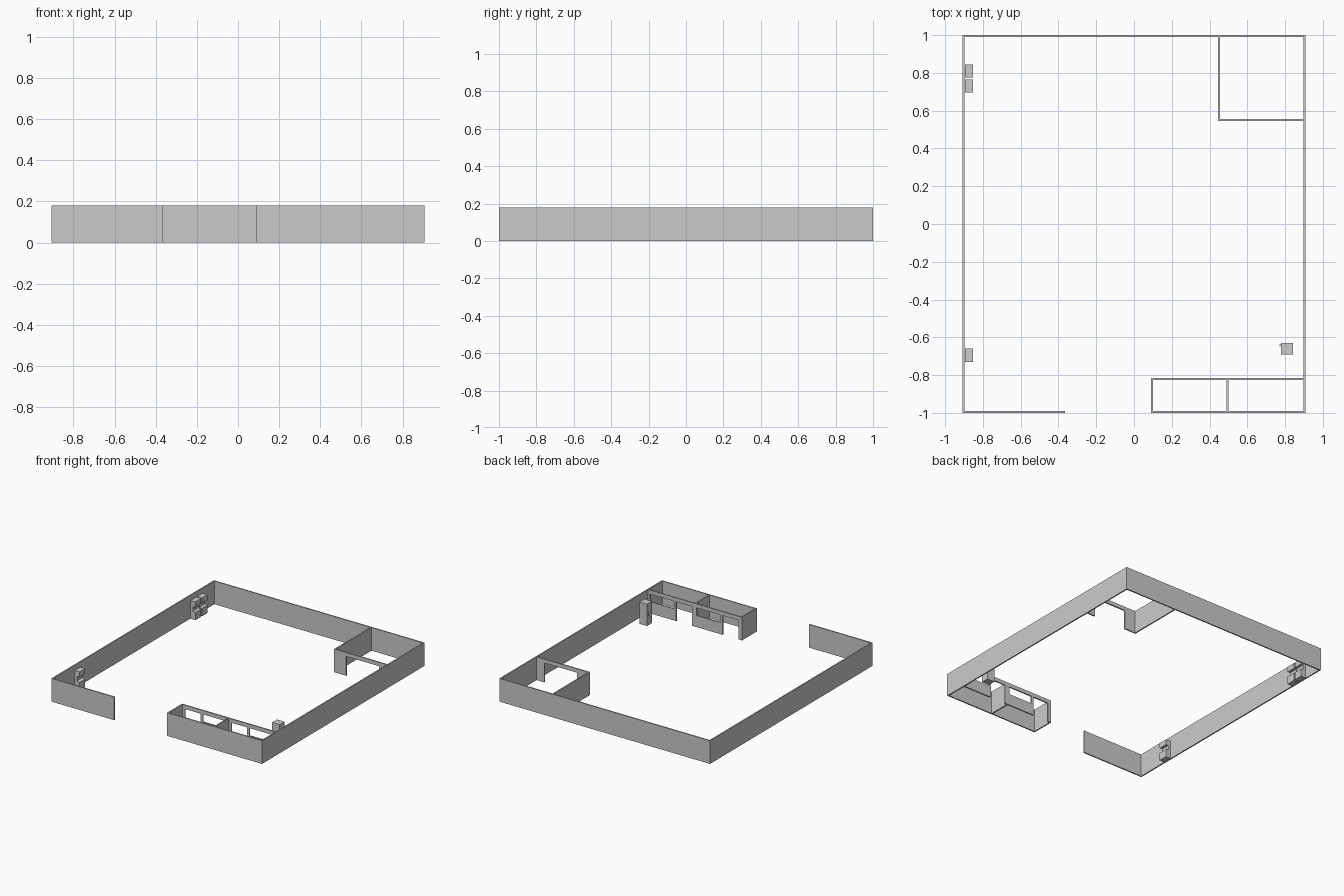
import bpy
import bmesh
from mathutils import Vector

if "Cube" in bpy.data.objects:
    bpy.data.objects.remove(bpy.data.objects["Cube"], do_unlink=True)

H, T = 0.18, 0.01          # wall height and thickness
X, Y = 0.907, 1.0          # outer half sizes

grey = bpy.data.materials.new("plain grey")
grey.use_nodes = True
colour = (0.6, 0.6, 0.6, 1)
grey.diffuse_color = colour
grey.node_tree.nodes["Principled BSDF"].inputs["Base Color"].default_value = colour


def finish(name, bm):
    bmesh.ops.recalc_face_normals(bm, faces=bm.faces)
    mesh = bpy.data.meshes.new(name)
    bm.to_mesh(mesh)
    bm.free()
    mesh.materials.append(grey)
    obj = bpy.data.objects.new(name, mesh)
    bpy.context.collection.objects.link(obj)
    return obj


def extrude_all(bm, offset):
    res = bmesh.ops.extrude_face_region(bm, geom=bm.faces[:], use_keep_orig=True)
    verts = [g for g in res["geom"] if isinstance(g, bmesh.types.BMVert)]
    bmesh.ops.translate(bm, verts=verts, vec=Vector(offset))


def prism(name, points, offset):
    """Extrude a closed outline by an offset."""
    bm = bmesh.new()
    bm.faces.new([bm.verts.new(p) for p in points])
    extrude_all(bm, offset)
    return finish(name, bm)


def box(name, x0, x1, y0, y1, z1):
    plan = [(x0, y0, 0), (x1, y0, 0), (x1, y1, 0), (x0, y1, 0)]
    return prism(name, plan, (0, 0, z1))


def pierced_wall(name, x0, x1, y, openings):
    """Wall along x with rectangular openings (x0, x1, z0, z1)."""
    xs = sorted({x0, x1, *[v for o in openings for v in o[:2]]})
    zs = sorted({0, H, *[v for o in openings for v in o[2:]]})
    bm = bmesh.new()
    for a, b in zip(xs, xs[1:]):
        for c, d in zip(zs, zs[1:]):
            mx, mz = (a + b) / 2, (c + d) / 2
            if any(o[0] < mx < o[1] and o[2] < mz < o[3] for o in openings):
                continue
            bm.faces.new([bm.verts.new((px, y, pz))
                          for px, pz in ((a, c), (b, c), (b, d), (a, d))])
    bmesh.ops.remove_doubles(bm, verts=bm.verts, dist=0.0001)
    extrude_all(bm, (0, T, 0))
    return finish(name, bm)


# Perimeter wall with the entrance gap in the front
GAP_L, GAP_R = -0.365, 0.09
xi, yi = X - T, Y - T
plan = [(GAP_R, -Y), (X, -Y), (X, Y), (-X, Y), (-X, -Y), (GAP_L, -Y),
        (GAP_L, -yi), (-xi, -yi), (-xi, yi), (xi, yi), (xi, -yi), (GAP_R, -yi)]
prism("perimeter_wall", [(x, y, 0) for x, y in plan], (0, 0, H))

# Two small rooms beside the entrance, each with a door and a window
HEAD, SILL = 0.15, 0.09
FRONT_Y, DIVIDER = -0.825, 0.49
openings = []
for start in (GAP_R, DIVIDER):
    openings.append((start + 0.03, start + 0.165, 0, HEAD))
    openings.append((start + 0.185, start + 0.39, SILL, HEAD))
pierced_wall("front_rooms_inner_wall", GAP_R, xi, FRONT_Y, openings)
box("front_rooms_end_wall", GAP_R, GAP_R + T, -yi, FRONT_Y, H)
box("front_rooms_divider", DIVIDER, DIVIDER + T, -yi, FRONT_Y, H)

# Back corner room with a wide doorway
ROOM_X, ROOM_Y = 0.445, 0.545
pierced_wall("back_room_front_wall", ROOM_X, xi, ROOM_Y, [(0.55, 0.83, 0, HEAD)])
box("back_room_side_wall", ROOM_X, ROOM_X + T, ROOM_Y + T, yi, H)

# Recessed cabinets along the side wall
for i, y in enumerate((-0.73, 0.695, 0.775)):
    back, front, recess = -0.895, -0.853, -0.875
    side = [(back, 0), (front, 0), (front, 0.06), (recess, 0.065),
            (recess, 0.1), (front, 0.1), (front, 0.142), (back, 0.142)]
    prism(f"cabinet_{i + 1}", [(x, y, z) for x, z in side], (0, 0.07, 0))

# Free-standing locker with a small handle
box("locker", 0.777, 0.842, -0.69, -0.63, 0.17)
handle = box("locker_handle", 0.77, 0.777, -0.645, -0.637, 0.02)
handle.location.z = 0.08
